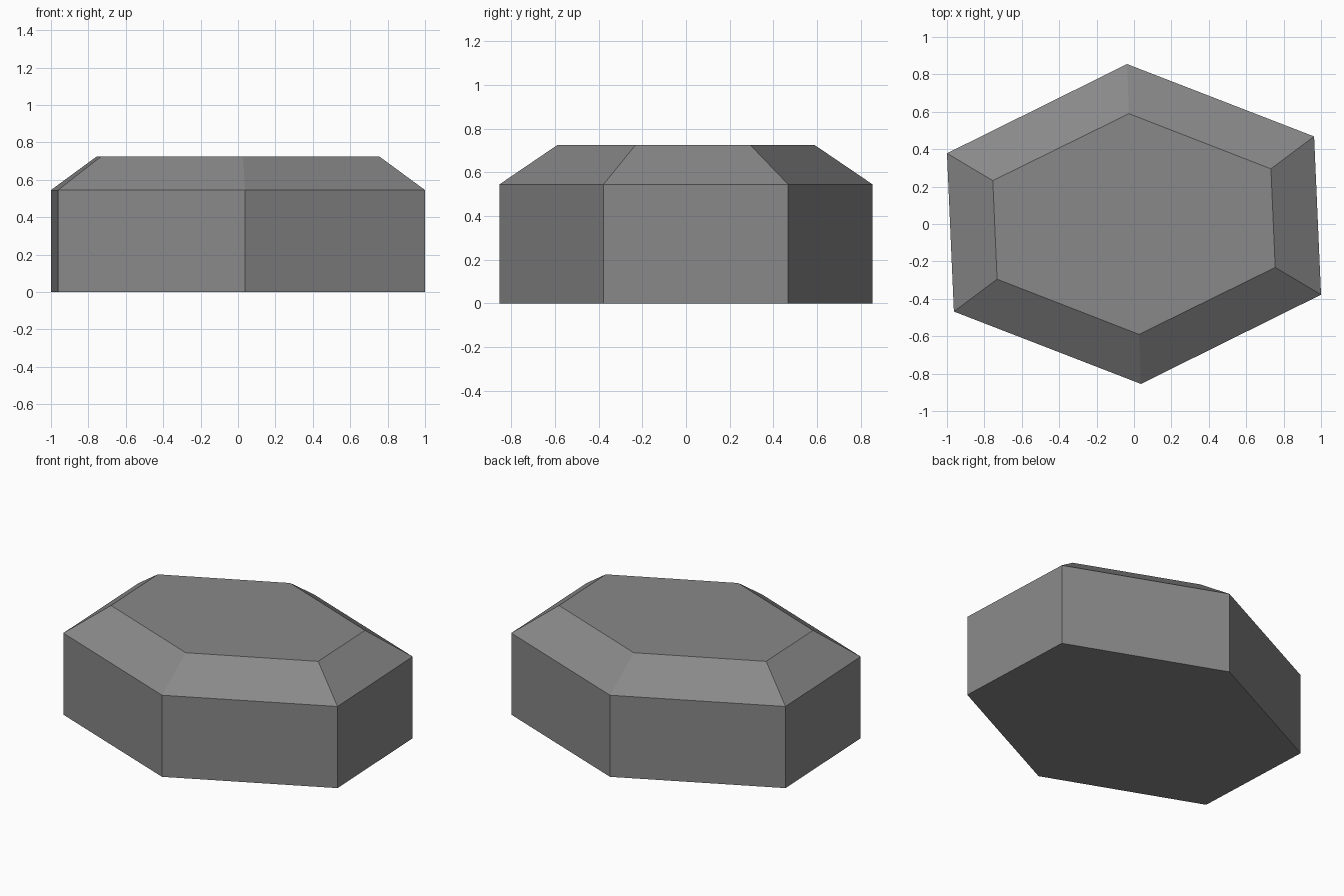
import bpy, bmesh

if "Cube" in bpy.data.objects:
    bpy.data.objects.remove(bpy.data.objects["Cube"])

# Half of each outline; the other half is its 180 degree rotation
OUTER = [(-0.037, 0.855), (0.963, 0.468), (1.0, -0.378)]
INNER = [(-0.027, 0.59), (0.732, 0.295), (0.755, -0.232)]
SHOULDER, TOP = 0.545, 0.725


def ring(bm, half, z):
    pts = half + [(-x, -y) for x, y in half]
    return [bm.verts.new((x, y, z)) for x, y in pts]


# Hexagonal block with a sloping shoulder and flat top
bm = bmesh.new()
rings = [ring(bm, OUTER, 0), ring(bm, OUTER, SHOULDER), ring(bm, INNER, TOP)]
for low, high in zip(rings, rings[1:]):
    for i in range(6):
        j = (i + 1) % 6
        bm.faces.new((low[i], low[j], high[j], high[i]))
bm.faces.new(rings[0])
bm.faces.new(rings[-1])
bmesh.ops.recalc_face_normals(bm, faces=bm.faces)

mesh = bpy.data.meshes.new("stone_block")
bm.to_mesh(mesh)
bm.free()
block = bpy.data.objects.new("stone_block", mesh)
bpy.context.collection.objects.link(block)

# Stone colour
grey = bpy.data.materials.new("stone grey")
grey.diffuse_color = (0.25, 0.25, 0.25, 1)
grey.use_nodes = True
grey.node_tree.nodes["Principled BSDF"].inputs["Base Color"].default_value = grey.diffuse_color
mesh.materials.append(grey)
